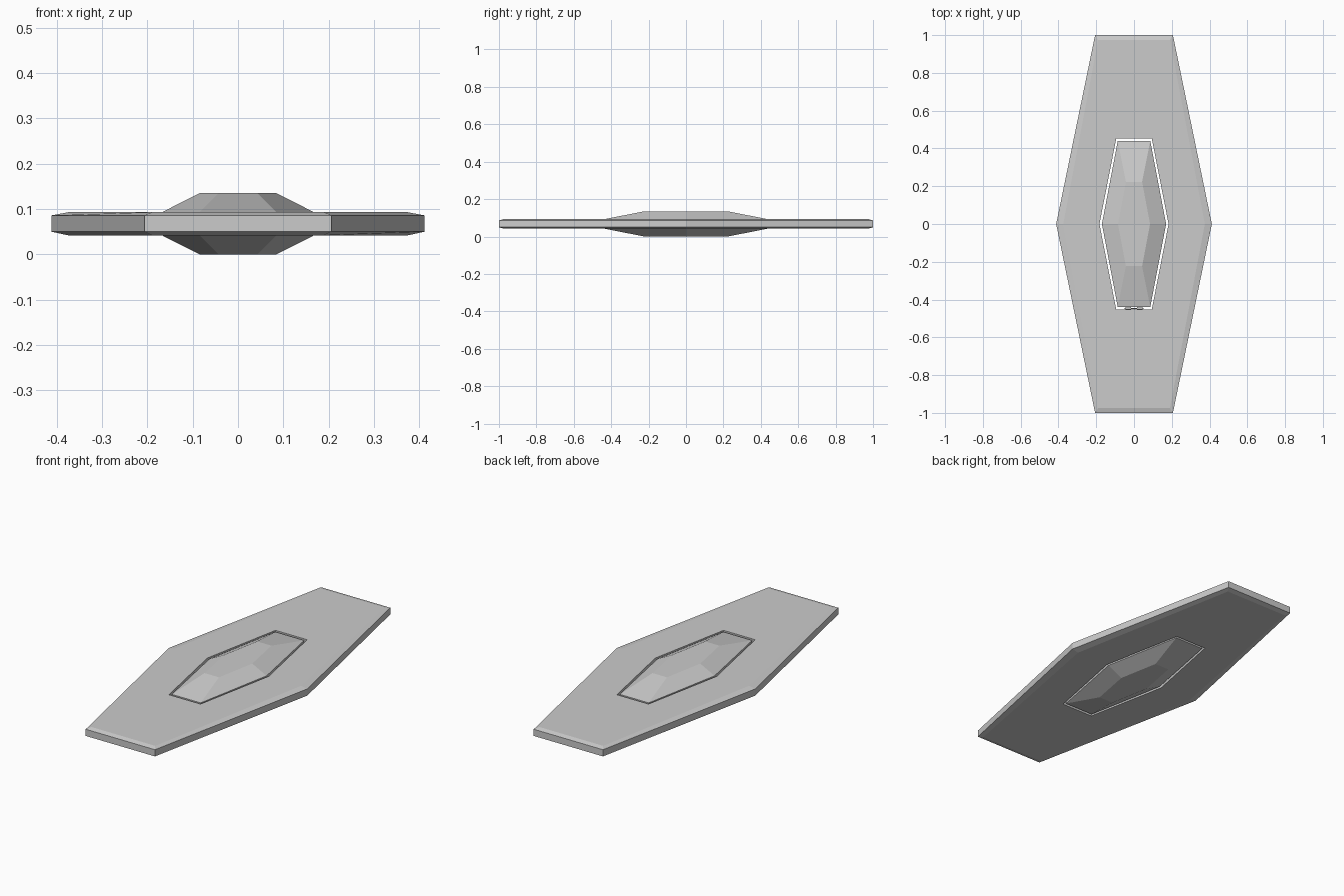
import bpy, bmesh

if "Cube" in bpy.data.objects:
    bpy.data.objects.remove(bpy.data.objects["Cube"])


def hexagon(mid, end, length, z):
    """Stretched hexagon: half width at the middle, half width at the ends, half length."""
    return [(mid, 0, z), (end, length, z), (-end, length, z),
            (-mid, 0, z), (-end, -length, z), (end, -length, z)]


def loft(name, rings, closed):
    """Bridge hexagon rings; either join last to first or cap both ends."""
    bm = bmesh.new()
    loops = [[bm.verts.new(p) for p in hexagon(*r)] for r in rings]
    pairs = list(zip(loops, loops[1:]))
    if closed:
        pairs.append((loops[-1], loops[0]))
    else:
        bm.faces.new(loops[0][::-1])
        bm.faces.new(loops[-1])
    for a, b in pairs:
        for i in range(6):
            j = (i + 1) % 6
            bm.faces.new((a[i], a[j], b[j], b[i]))
    bmesh.ops.recalc_face_normals(bm, faces=bm.faces)
    mesh = bpy.data.meshes.new(name)
    bm.to_mesh(mesh)
    bm.free()
    ob = bpy.data.objects.new(name, mesh)
    bpy.context.collection.objects.link(ob)
    return ob


# Outer plate with chamfered rim and a hexagonal hole
loft("plate", [
    (0.412, 0.206, 1.0, 0.05),
    (0.412, 0.206, 1.0, 0.086),
    (0.375, 0.19, 0.975, 0.093),
    (0.183, 0.094, 0.453, 0.093),
    (0.183, 0.094, 0.453, 0.042),
    (0.375, 0.19, 0.975, 0.042),
], True)

# Faceted gem floating in the hole
loft("gem", [
    (0.085, 0.043, 0.223, 0.0),
    (0.17, 0.086, 0.44, 0.043),
    (0.17, 0.086, 0.44, 0.092),
    (0.085, 0.043, 0.223, 0.135),
], False)

# Small hinge across the gap at the front end: knuckles on a pin
def pin(name, x, radius, depth):
    bpy.ops.mesh.primitive_cylinder_add(vertices=12, radius=radius, depth=depth,
                                        location=(x, -0.4465, 0.0675),
                                        rotation=(0, 1.5708, 0))
    bpy.context.object.name = name


pin("hinge_pin", 0, 0.003, 0.1)
for x in (-0.03, 0.03):
    pin("hinge_knuckle", x, 0.008, 0.03)
